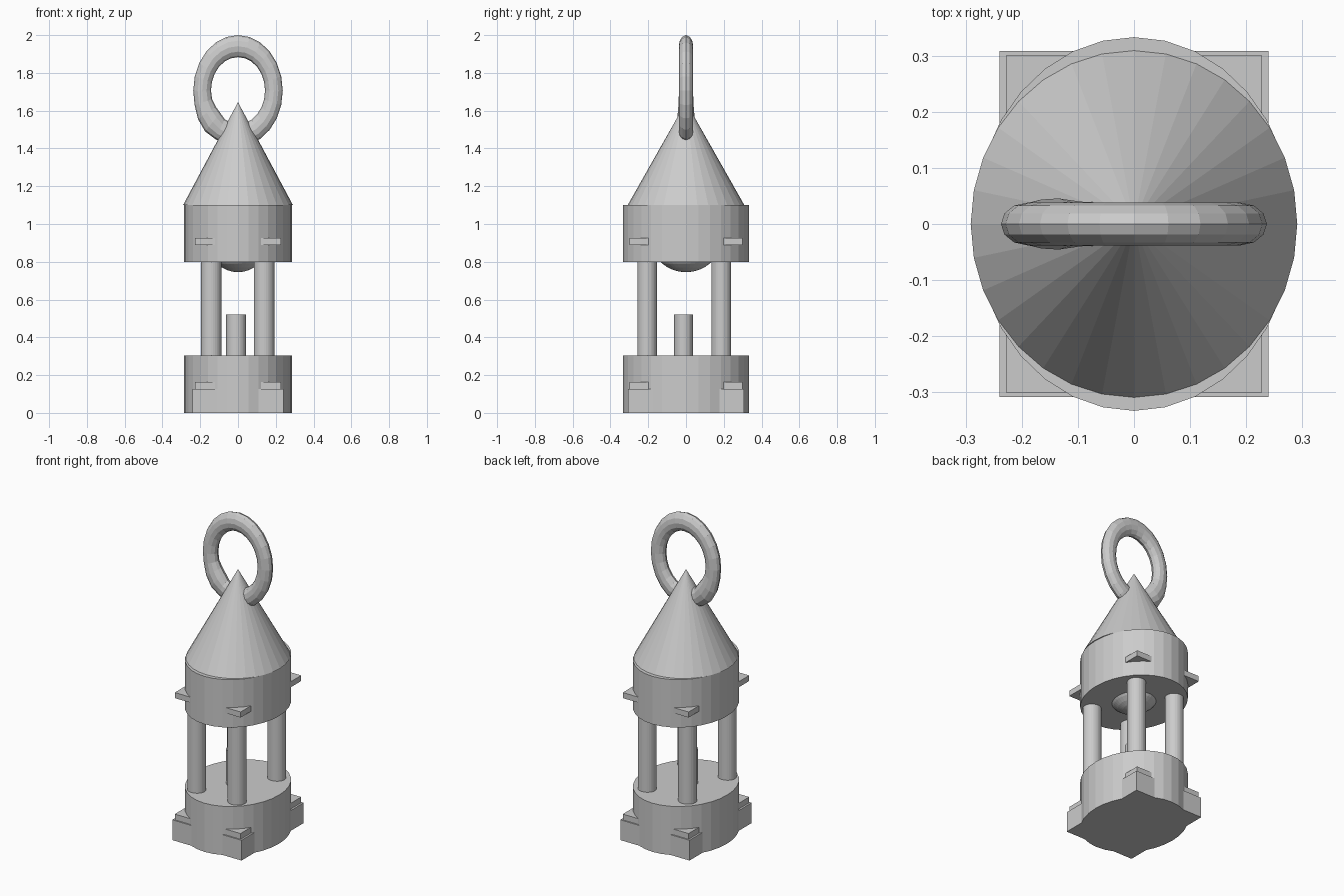
import bpy
import math
from math import pi, sin, cos

if "Cube" in bpy.data.objects:
    bpy.data.objects.remove(bpy.data.objects["Cube"])


def finish(name, scale=(1, 1, 1)):
    ob = bpy.context.object
    ob.name = name
    ob.scale = scale
    bpy.ops.object.transform_apply(location=False, rotation=True, scale=True)
    return ob


def cylinder(name, x, y, z0, z1, rx, ry, sides=32):
    bpy.ops.mesh.primitive_cylinder_add(vertices=sides, radius=1, depth=1,
                                        location=(x, y, (z0 + z1) / 2))
    return finish(name, (rx, ry, z1 - z0))


def box(name, hx, hy, z0, z1):
    bpy.ops.mesh.primitive_cube_add(size=1, location=(0, 0, (z0 + z1) / 2))
    return finish(name, (2 * hx, 2 * hy, z1 - z0))


# Oval drums, with square plates whose corners poke through
cylinder("base_drum", 0, 0, 0, 0.305, 0.285, 0.333)
cylinder("upper_drum", 0, 0, 0.80, 1.10, 0.285, 0.333)
box("foot_plate", 0.24, 0.308, 0, 0.127)
box("lower_plate", 0.228, 0.30, 0.127, 0.163)
box("upper_plate", 0.228, 0.30, 0.89, 0.925)

# Four pillars
for side, x in (("left", -0.142), ("right", 0.138)):
    for end, y in (("front", -0.206), ("back", 0.187)):
        cylinder(f"pillar_{end}_{side}", x, y, 0.29, 0.82, 0.054, 0.052)

# Candle and the rounded dome hanging from the upper drum
cylinder("candle", -0.01, -0.013, 0.29, 0.52, 0.053, 0.05)
bpy.ops.mesh.primitive_uv_sphere_add(segments=32, ring_count=16, radius=1,
                                     location=(0, 0, 0.895))
finish("inner_dome", (0.155, 0.175, 0.15))

# Conical roof
bpy.ops.mesh.primitive_cone_add(vertices=32, radius1=1, radius2=0, depth=1,
                                location=(0, 0, (1.10 + 1.645) / 2))
finish("roof_cone", (0.291, 0.309, 0.545))

# Upright oval carrying ring, slightly thicker at its lower left
SEG, TUBE = 24, 12
verts, faces = [], []
for i in range(SEG):
    a = 2 * pi * i / SEG
    swell = 1 + 0.22 * math.exp(-((a - math.radians(220)) / 0.28) ** 2)
    for j in range(TUBE):
        b = 2 * pi * j / TUBE
        r = 0.19 + 0.047 * swell * cos(b)
        verts.append((r * cos(a), 0.038 * swell * sin(b),
                      1.706 + 1.24 * r * sin(a)))
        n = (i + 1) % SEG
        k = (j + 1) % TUBE
        faces.append((i * TUBE + j, i * TUBE + k, n * TUBE + k, n * TUBE + j))
mesh = bpy.data.meshes.new("carrying_ring")
mesh.from_pydata(verts, [], [f[::-1] for f in faces])
# Keep the tube faces pointing outward
import bmesh
bm = bmesh.new()
bm.from_mesh(mesh)
bmesh.ops.recalc_face_normals(bm, faces=bm.faces)
bm.to_mesh(mesh)
bm.free()
ring = bpy.data.objects.new("carrying_ring", mesh)
bpy.context.collection.objects.link(ring)
